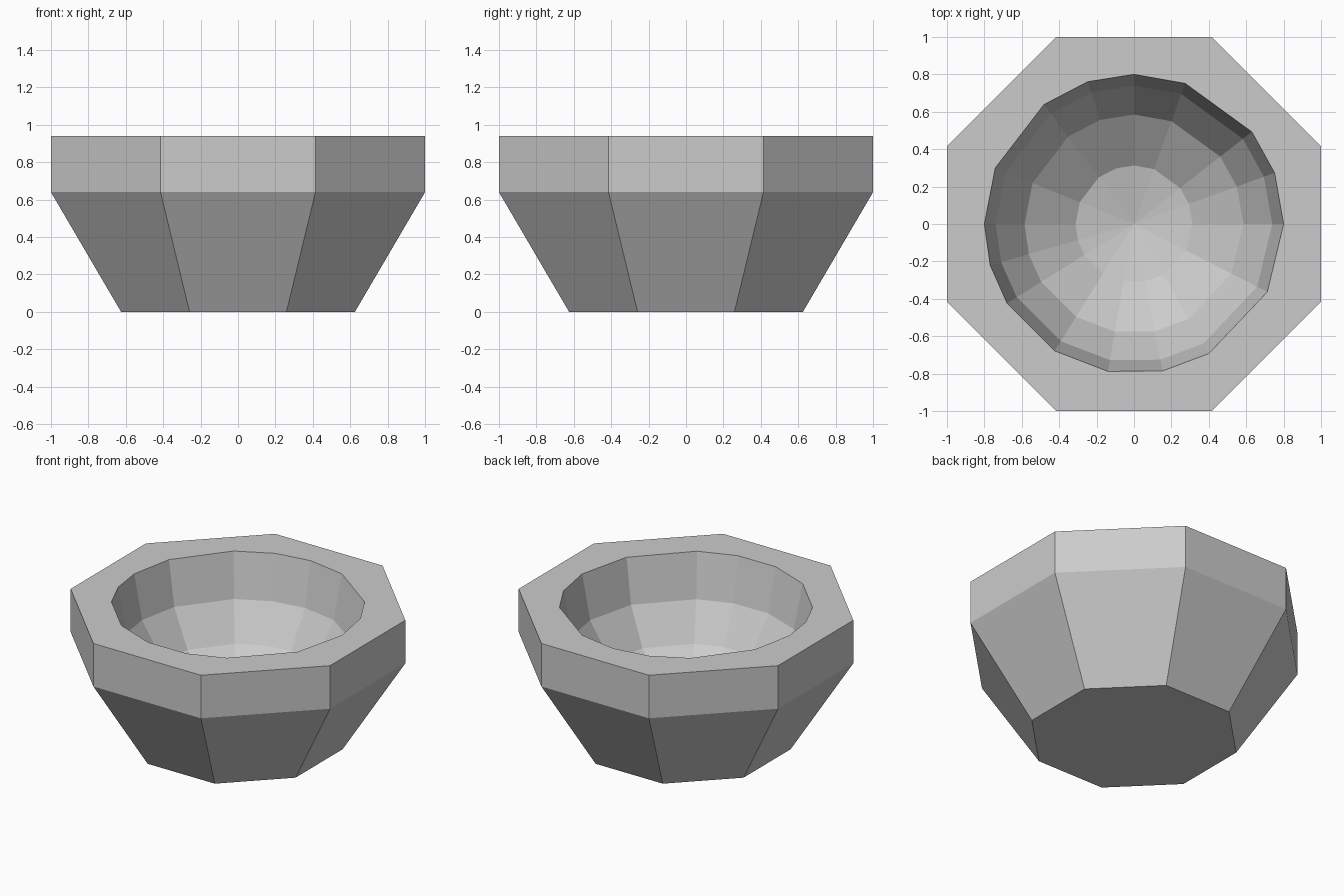
import bpy
import bmesh
from math import sin, cos, radians, pi

cube = bpy.data.objects.get("Cube")
if cube:
    bpy.data.objects.remove(cube, do_unlink=True)

HEIGHT, SHOULDER = 0.94, 0.64   # rim top and start of the taper
BASE = 0.625                    # half-width of the foot
CAVITY = 0.8                    # radius of the round hollow

# Stone material
stone = bpy.data.materials.new("light_grey")
stone.use_nodes = True
grey = (0.6, 0.6, 0.6, 1)
stone.diffuse_color = grey
stone.node_tree.nodes["Principled BSDF"].inputs["Base Color"].default_value = grey

bm = bmesh.new()


def ring(angles, radius, z):
    return [bm.verts.new((radius * cos(a), radius * sin(a), z)) for a in angles]


def bridge(lower, upper):
    n = len(lower)
    for i in range(n):
        j = (i + 1) % n
        bm.faces.new((lower[i], lower[j], upper[j], upper[i]))


def loop_edges(loop):
    return [bm.edges.get((v, loop[i - 1])) for i, v in enumerate(loop)]


# Octagonal outside: tapered foot and upright band
octagon = [radians(22.5 + 45 * i) for i in range(8)]
corner = 1 / cos(pi / 8)
foot = ring(octagon, BASE * corner, 0)
shoulder = ring(octagon, corner, SHOULDER)
rim = ring(octagon, corner, HEIGHT)
bm.faces.new(foot[::-1])
bridge(foot, shoulder)
bridge(shoulder, rim)

# Roughly carved round hollow, made of unevenly spaced facets
carved = [radians(a) for a in (0, 20, 38, 70, 90, 108, 127, 158,
                               180, 196, 212, 238, 260, 281, 300, 333)]
lip = ring(carved, CAVITY, HEIGHT)
previous = lip
for degrees in (22.5, 43, 67):
    a = radians(degrees)
    current = ring(carved, CAVITY * cos(a), HEIGHT - CAVITY * sin(a))
    bridge(current, previous)
    previous = current
bottom = bm.verts.new((0, 0, HEIGHT - CAVITY))
for i, v in enumerate(previous):
    bm.faces.new((previous[i - 1], v, bottom))

# Flat rim between the octagon and the hollow
bmesh.ops.triangle_fill(bm, use_beauty=True, normal=(0, 0, 1),
                        edges=loop_edges(rim) + loop_edges(lip))
bmesh.ops.recalc_face_normals(bm, faces=bm.faces[:])

mesh = bpy.data.meshes.new("octagonal_bowl")
bm.to_mesh(mesh)
bm.free()
mesh.materials.append(stone)
bowl = bpy.data.objects.new("octagonal_bowl", mesh)
bpy.context.collection.objects.link(bowl)
